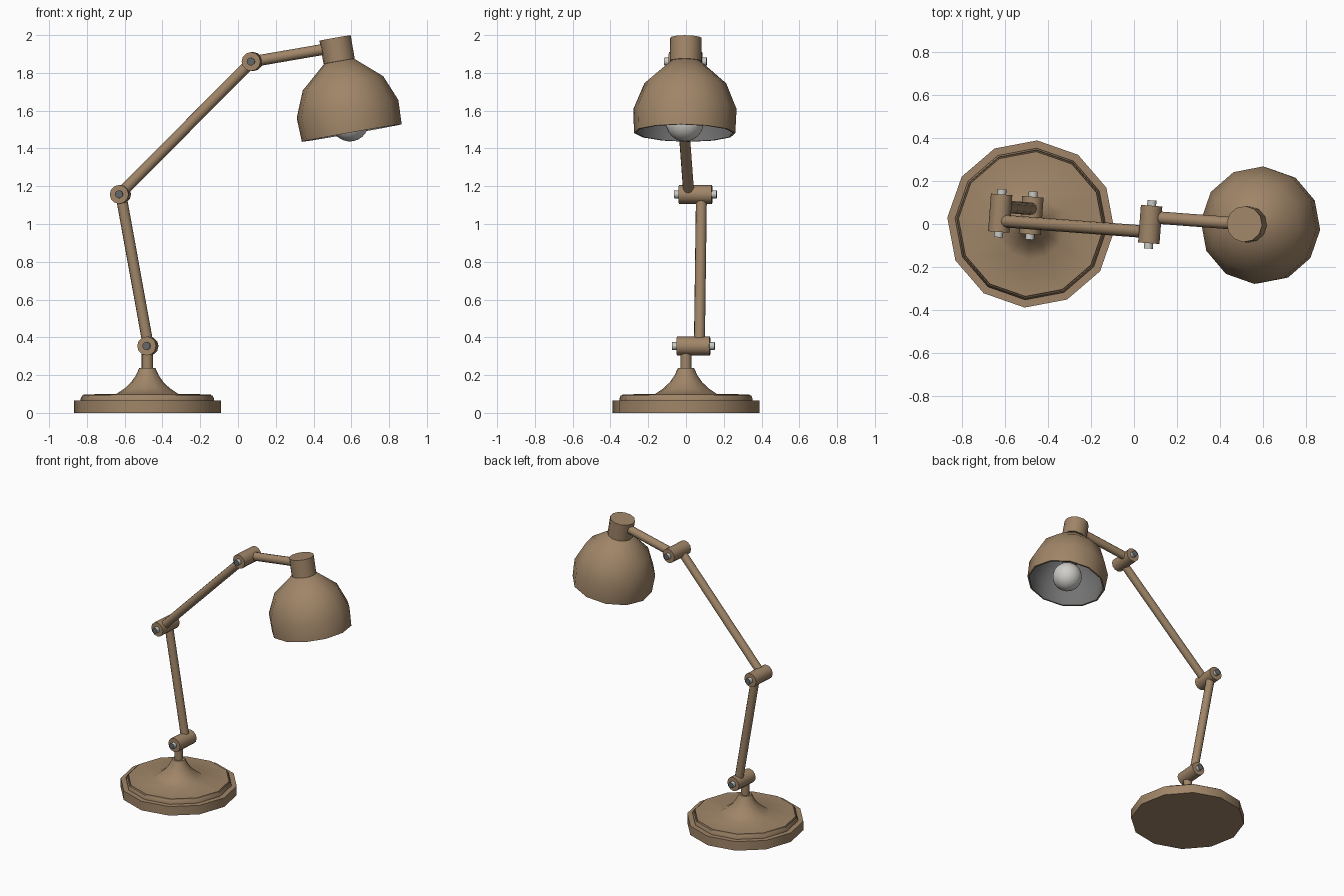
import bpy, bmesh, math
from mathutils import Matrix, Vector

if "Cube" in bpy.data.objects:
    bpy.data.objects.remove(bpy.data.objects["Cube"])


def material(name, rgb):
    m = bpy.data.materials.new(name)
    m.diffuse_color = (*rgb, 1)
    m.use_nodes = True
    m.node_tree.nodes["Principled BSDF"].inputs["Base Color"].default_value = m.diffuse_color
    return m


BRONZE = material("bronze_paint", (0.35, 0.235, 0.138))
STEEL = material("light_steel", (0.58, 0.58, 0.55))
DARK = material("dark_steel", (0.13, 0.135, 0.14))
LINING = material("shade_lining", (0.17, 0.17, 0.17))
GLASS = material("bulb_glass", (0.62, 0.61, 0.58))

# The whole lamp is turned slightly around its base
LAMP = Matrix.Translation((-0.48, 0, 0)) @ Matrix.Rotation(math.radians(-4.3), 4, 'Z')


def lathe(name, profile, mats, matrix=Matrix(), segs=12, band_mat=None):
    """Revolve (radius, z) points around z; band_mat maps band number to slot."""
    bm = bmesh.new()
    rings = []
    for r, z in profile:
        if r == 0:
            rings.append([bm.verts.new((0, 0, z))] * segs)
        else:
            rings.append([bm.verts.new((r * math.cos(math.tau * i / segs),
                                        r * math.sin(math.tau * i / segs), z))
                          for i in range(segs)])
    for b, (lo, hi) in enumerate(zip(rings, rings[1:])):
        for i in range(segs):
            j = (i + 1) % segs
            vs = list(dict.fromkeys((lo[i], lo[j], hi[j], hi[i])))
            f = bm.faces.new(vs)
            f.material_index = band_mat(b) if band_mat else 0
    bmesh.ops.recalc_face_normals(bm, faces=bm.faces)
    me = bpy.data.meshes.new(name)
    bm.to_mesh(me)
    bm.free()
    for m in mats:
        me.materials.append(m)
    ob = bpy.data.objects.new(name, me)
    bpy.context.collection.objects.link(ob)
    ob.matrix_world = LAMP @ matrix
    bpy.ops.object.select_all(action='DESELECT')
    ob.select_set(True)
    bpy.context.view_layer.objects.active = ob
    bpy.ops.object.shade_smooth_by_angle(angle=math.radians(40))
    return ob


def rod(name, a, b, r, mats, band_mat=None):
    """Closed 12-sided cylinder from a to b."""
    a, b = Vector(a), Vector(b)
    d = b - a
    rot = d.to_track_quat('Z', 'Y').to_matrix().to_4x4()
    lathe(name, [(0, 0), (r, 0), (r, d.length), (0, d.length)], mats,
          Matrix.Translation(a) @ rot, band_mat=band_mat)


# Base: heavy plate, raised cover with a fine groove and flared neck, short stem
lathe("base_plate", [(0, 0), (0.39, 0), (0.39, 0.066), (0, 0.066)], [BRONZE])
lathe("base_cover", [(0, 0.06), (0.354, 0.06), (0.354, 0.075), (0.346, 0.092), (0.344, 0.08),
                     (0.34, 0.08), (0.338, 0.098), (0.165, 0.1),
                     (0.12, 0.13), (0.085, 0.163), (0.06, 0.2), (0.043, 0.238), (0, 0.24)],
      [BRONZE])
rod("stem", (0, 0, 0.23), (0, 0, 0.355), 0.03, [BRONZE])

# Hinges: barrel with a steel pin through it
JOINTS = [(0, 0.354), (-0.146, 1.157), (0.554, 1.86)]
for n, (x, z) in enumerate(JOINTS, 1):
    rod(f"hinge_barrel_{n}", (x, -0.048, z), (x, 0.127, z), 0.05, [BRONZE])
    rod(f"hinge_pin_{n}", (x, -0.073, z), (x, 0.152, z), 0.021, [STEEL, DARK],
        lambda b: 0 if b == 1 else 1)

# Head frame: origin at the top of the cap, tilted outward
TILT = math.radians(10)
HEAD = Matrix.Translation((0.991, 0.074, 1.985)) @ Matrix.Rotation(-TILT, 4, 'Y')

# Arms alternate between the two sides of the hinges
ends = JOINTS + [(0.997, 1.936)]
for n, y in enumerate((0.071, 0.004, 0.074)):
    (x0, z0), (x1, z1) = ends[n], ends[n + 1]
    rod(f"arm_{n + 1}", (x0, y, z0), (x1, y, z1), 0.029, [BRONZE])

# Lamp head: cap, shade with grey lining, bulb and its socket
lathe("head_cap", [(0, 0), (0.084, 0), (0.084, -0.125), (0, -0.14)], [BRONZE], HEAD)
outer = [(0, -0.122), (0.08, -0.125), (0.217, -0.244), (0.274, -0.382), (0.269, -0.511)]
inner = [(0.258, -0.511), (0.263, -0.384), (0.208, -0.252), (0.076, -0.138), (0, -0.136)]
lathe("lamp_shade", outer + inner, [BRONZE, LINING], HEAD,
      band_mat=lambda b: 1 if b >= len(outer) else 0)
lathe("bulb_socket", [(0, -0.135), (0.05, -0.135), (0.05, -0.38), (0, -0.38)], [LINING], HEAD)
bulb = [(0.1 * math.sin(math.pi * i / 12), -0.455 + 0.1 * math.cos(math.pi * i / 12))
        for i in range(1, 12)]
lathe("bulb", [(0, -0.355)] + bulb + [(0, -0.555)], [GLASS], HEAD, segs=24)
